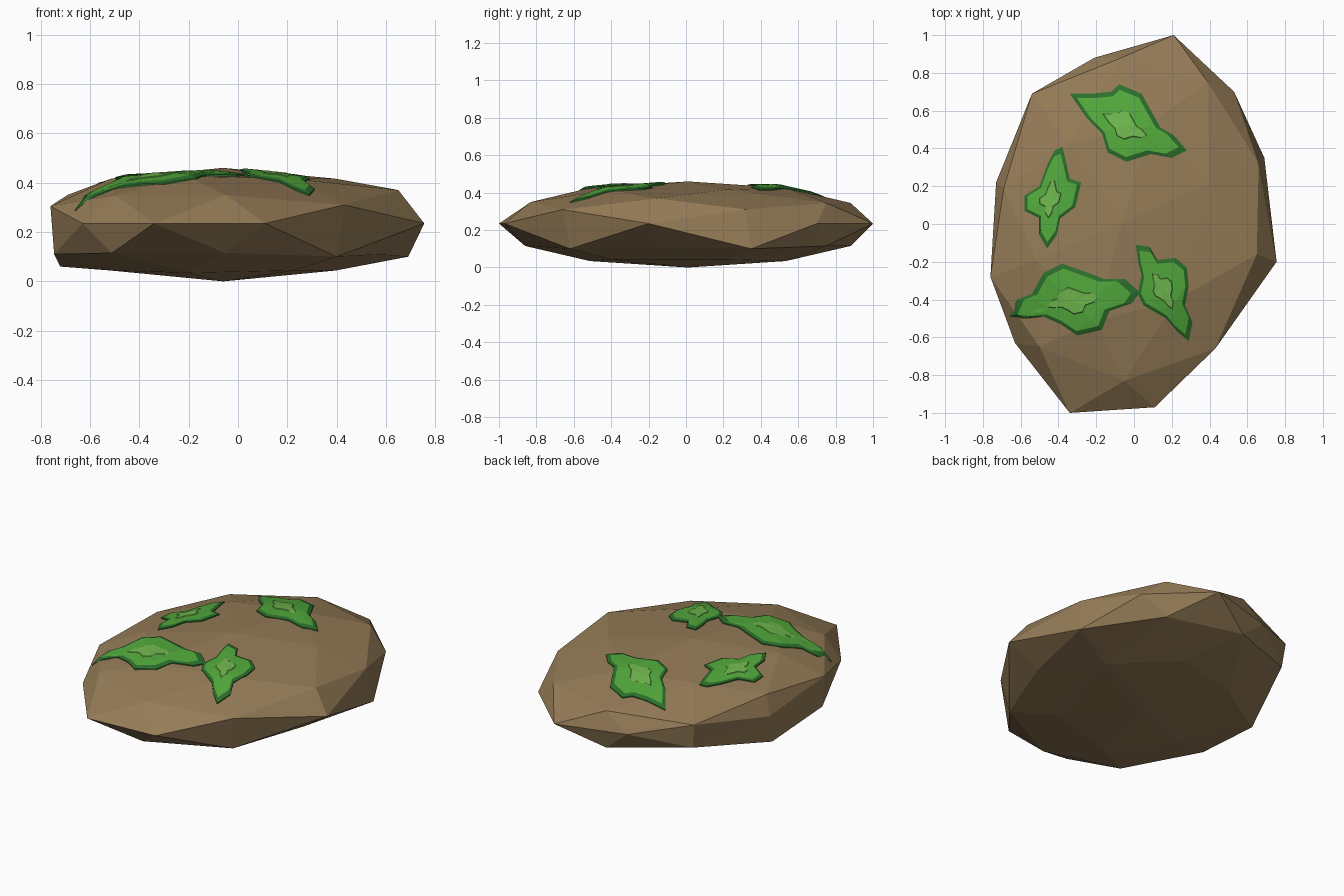
import bpy, bmesh
from mathutils import Vector
from mathutils.bvhtree import BVHTree

if "Cube" in bpy.data.objects:
    bpy.data.objects.remove(bpy.data.objects["Cube"])


def material(name, color):
    m = bpy.data.materials.new(name)
    m.diffuse_color = (*color, 1)
    m.use_nodes = True
    m.node_tree.nodes["Principled BSDF"].inputs["Base Color"].default_value = m.diffuse_color
    return m


def add_object(name, bm, mats):
    me = bpy.data.meshes.new(name)
    bm.to_mesh(me)
    ob = bpy.data.objects.new(name, me)
    bpy.context.collection.objects.link(ob)
    for m in mats:
        me.materials.append(m)
    return ob


stone = material("stone", (0.30, 0.20, 0.095))
moss_mats = [material("moss_edge", (0.025, 0.16, 0.025)),
             material("moss_body", (0.085, 0.40, 0.045)),
             material("moss_light", (0.16, 0.47, 0.075))]

# Boulder: once-subdivided icosahedron standing on an edge, sheared into a flat oval
bm = bmesh.new()
for s in (-0.526, 0.526):
    for t in (-0.851, 0.851):
        for co in ((t, s, 0), (0, t, s), (s, 0, t)):
            bm.verts.new(co)
bmesh.ops.convex_hull(bm, input=bm.verts[:])
bmesh.ops.subdivide_edges(bm, edges=bm.edges[:], cuts=1, use_grid_fill=True)
bmesh.ops.triangulate(bm, faces=bm.faces[:])
long_axis, short_axis = Vector((0.275, 0.995, 0)), Vector((0.74, -0.21, 0))
centre = Vector((-0.06, 0.01, 0.23))
for v in bm.verts:
    p, q, r = v.co.normalized()
    v.co = centre + p * long_axis + q * short_axis + Vector((0, 0, 0.23 * r))

# Chipped corners: pull the closest vertex to each of these
rim = [(0.755, -0.2), (0.53, 0.70), (0.21, 1.0), (-0.21, 0.88),
       (-0.73, 0.22), (-0.63, -0.63), (-0.34, -1.0), (0.11, -0.97)]
corners = [(x, y, 0.235) for x, y in rim] + [
    (0.65, -0.16, 0.37), (0.43, -0.66, 0.31), (-0.05, -0.83, 0.35),
    (-0.50, -0.65, 0.35), (0.66, 0.32, 0.31), (-0.54, 0.69, 0.31),
    (-0.76, -0.28, 0.305), (0.40, -0.62, 0.10), (0.69, 0.35, 0.10),
    (-0.745, -0.28, 0.11), (-0.72, 0.18, 0.06)]
base = [(v, v.co.copy()) for v in bm.verts]
for c in corners:
    target = Vector(c)
    min(base, key=lambda b: (b[1] - target).length)[0].co = target
bmesh.ops.recalc_face_normals(bm, faces=bm.faces[:])
bm.normal_update()
tree = BVHTree.FromBMesh(bm)
add_object("boulder", bm, [stone])
bm.free()


# Moss: rings of an outline draped over the boulder, light in the middle
def moss(name, centre, outline):
    bm = bmesh.new()
    c = Vector(centre)

    def drape(p, lift):
        hit = tree.ray_cast(Vector((p.x, p.y, 2)), Vector((0, 0, -1)))[0]
        return bm.verts.new((p.x, p.y, (hit.z if hit else 0.25) + lift))

    # (scale, lift, material of the band inside the ring before it)
    levels = [(1, -0.01, 0), (1, 0.007, 0), (0.87, 0.013, 0),
              (0.65, 0.014, 1), (0.38, 0.015, 1), (0.36, 0.018, 2)]
    rings = [[drape(c + (Vector(p) - c) * s, h) for p in outline]
             for s, h, m in levels]
    n = len(outline)
    for k in range(1, len(levels)):
        for i in range(n):
            j = (i + 1) % n
            f = bm.faces.new((rings[k - 1][i], rings[k - 1][j],
                              rings[k][j], rings[k][i]))
            f.material_index = levels[k][2]
    tip = drape(c, 0.018)
    for i in range(n):
        bm.faces.new((rings[-1][i], rings[-1][(i + 1) % n], tip)).material_index = 2
    bmesh.ops.triangulate(bm, faces=bm.faces[:])
    bmesh.ops.recalc_face_normals(bm, faces=bm.faces[:])
    if sum(f.normal.z for f in bm.faces) < 0:
        bmesh.ops.reverse_faces(bm, faces=bm.faces[:])
    add_object(name, bm, moss_mats)
    bm.free()


moss("moss_back", (-0.06, 0.52), [
    (-.34, .69), (-.22, .69), (-.12, .70), (-.08, .74), (.04, .69),
    (.09, .60), (.14, .51), (.21, .47), (.28, .39), (.20, .35),
    (.09, .37), (-.04, .33), (-.14, .38), (-.17, .48), (-.25, .56)])
moss("moss_left", (-0.45, 0.13), [
    (-.38, .41), (-.36, .33), (-.34, .24), (-.28, .22), (-.31, .09),
    (-.39, .03), (-.41, -.06), (-.46, -.13), (-.50, -.06), (-.50, .03),
    (-.58, .07), (-.58, .15), (-.50, .20), (-.46, .31), (-.42, .39)])
moss("moss_front_left", (-0.33, -0.41), [
    (-.66, -.49), (-.62, -.40), (-.54, -.37), (-.48, -.26), (-.38, -.21),
    (-.24, -.26), (-.16, -.29), (-.05, -.29), (.03, -.36), (-.01, -.42),
    (-.13, -.46), (-.17, -.56), (-.30, -.59), (-.39, -.53), (-.48, -.49),
    (-.58, -.50)])
moss("moss_front_right", (0.15, -0.35), [
    (.01, -.11), (.08, -.12), (.12, -.19), (.22, -.18), (.28, -.23),
    (.29, -.33), (.27, -.43), (.31, -.52), (.29, -.62), (.23, -.57),
    (.17, -.50), (.05, -.43), (.02, -.37), (.04, -.27), (.02, -.19)])
